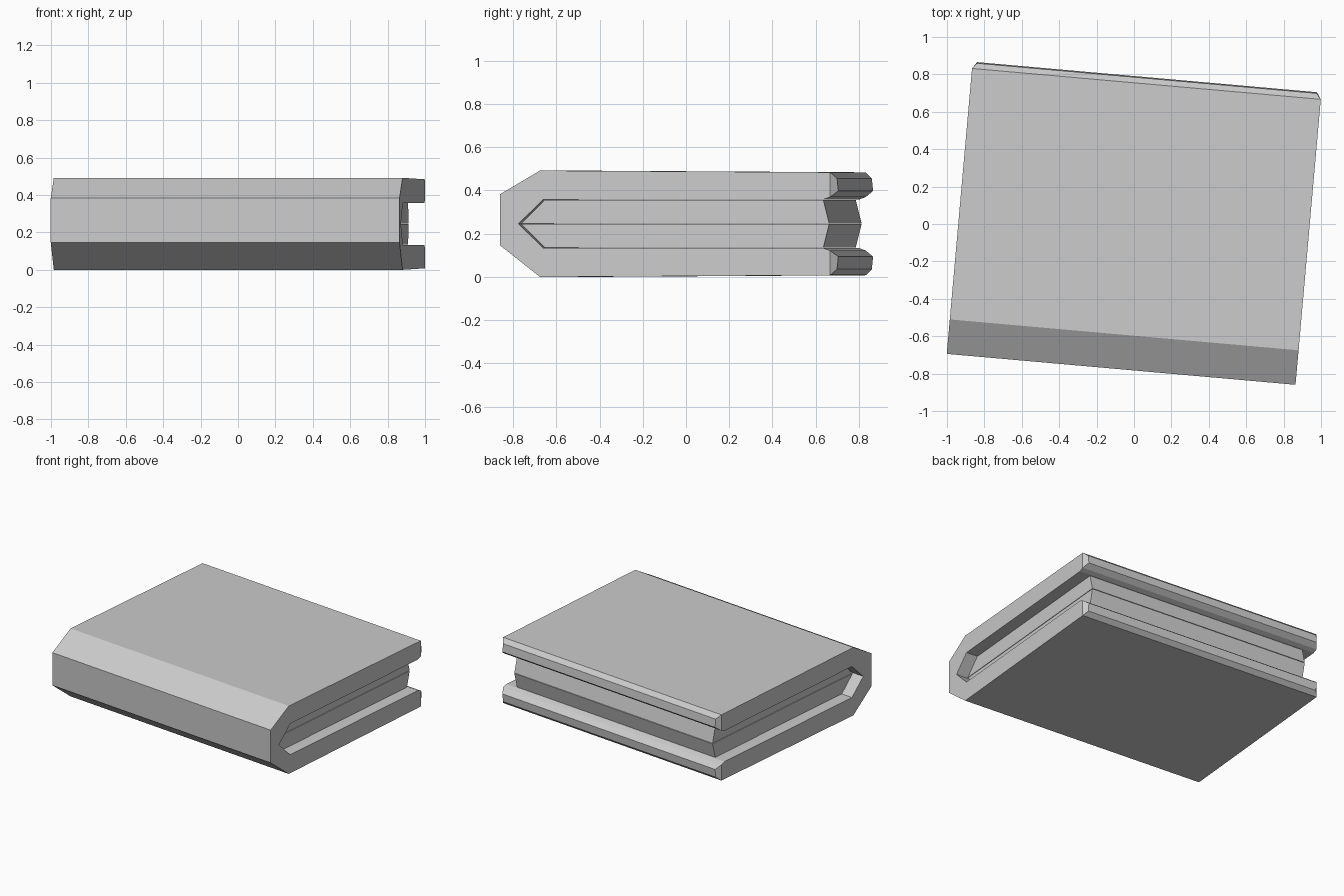
import bpy, bmesh, math

if "Cube" in bpy.data.objects:
    bpy.data.objects.remove(bpy.data.objects["Cube"])

MID = 0.246                    # height of the symmetry plane
YAW = math.radians(-5.06)      # whole model is turned slightly


def prism(name, pts, end_faces):
    """Sweep a (y, z, half_width) loop across x and cap both ends."""
    bm = bmesh.new()
    left = [bm.verts.new((-w, y, z)) for y, z, w in pts]
    right = [bm.verts.new((w, y, z)) for y, z, w in pts]
    n = len(pts)
    for i in range(n):
        j = (i + 1) % n
        bm.faces.new((left[i], left[j], right[j], right[i]))
    for group in end_faces:
        bm.faces.new([left[i] for i in group])
        bm.faces.new([right[i] for i in reversed(group)])
    bmesh.ops.recalc_face_normals(bm, faces=bm.faces)
    mesh = bpy.data.meshes.new(name)
    bm.to_mesh(mesh)
    bm.free()
    obj = bpy.data.objects.new(name, mesh)
    obj.location.z = MID
    obj.rotation_euler.z = YAW
    bpy.context.collection.objects.link(obj)
    return obj


# Outer cover: C-shaped wrap, chamfered at the open back lips
W, TIP = 0.936, 0.912
half = [(-0.780, 0.137, W), (-0.595, 0.246, W), (0.752, 0.238, W),
        (0.782, 0.210, TIP), (0.788, 0.152, TIP), (0.752, 0.124, W),
        (0.720, 0.112, W), (-0.580, 0.112, W), (-0.695, 0.0, W)]
lower = [(y, -z, w) for y, z, w in half[-2::-1]]
# spine heights differ slightly from top to bottom
lower[-1] = (-0.780, -0.100, W)
cover = half + lower
n = len(cover)
m = n - 1
lips = [(2, 3, 4, 5), (m - 5, m - 4, m - 3, m - 2)]
skip = {3, 4, m - 4, m - 3}
prism("cover", cover, [[i for i in range(n) if i not in skip]] + lips)

# Inner layers: two recessed slabs meeting at a thin centre crease
layer = [(-0.688, 0.002), (-0.580, 0.110), (0.713, 0.110), (0.740, 0.002)]
for name, s in (("upper_layer", 1), ("lower_layer", -1)):
    prism(name, [(y, s * z, 0.85) for y, z in layer], [range(4)])
